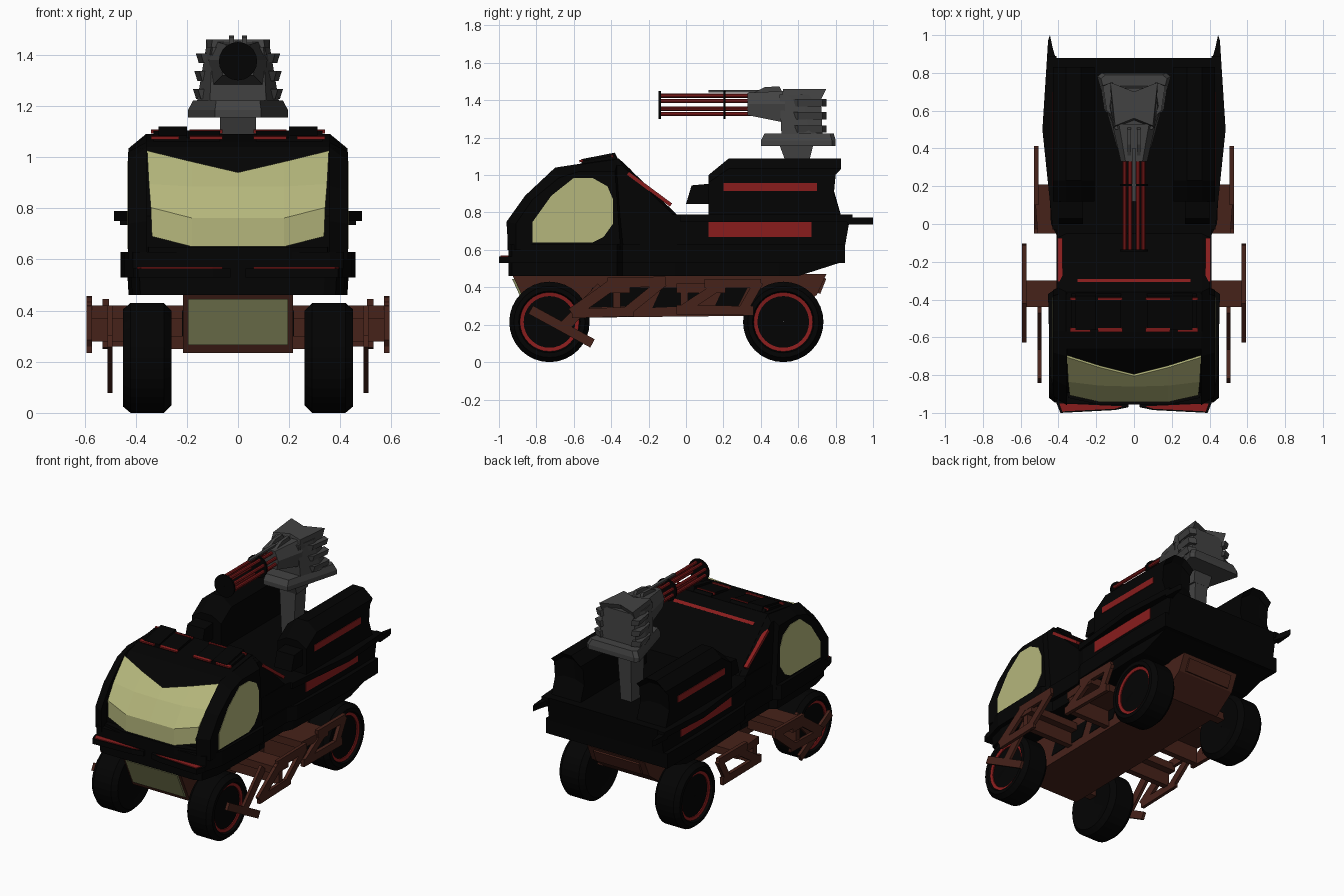
import bpy, bmesh, math
from mathutils import Vector


def material(name, rgb):
    m = bpy.data.materials.new(name)
    m.diffuse_color = (*rgb, 1)
    return m


BLACK = material("black", (0.001, 0.001, 0.001))
BROWN = material("brown", (0.062, 0.016, 0.010))
RED = material("red", (0.25, 0.012, 0.012))
GLASS = material("glass", (0.46, 0.47, 0.2))
GRILLE = material("grille_glass", (0.24, 0.25, 0.11))
GUN = material("gunmetal", (0.055, 0.055, 0.055))


def place(axis, p, d):
    a, b = p
    return {"x": (d, a, b), "y": (a, d, b), "z": (a, b, d)}[axis]


def finish(name, bm, mat):
    bmesh.ops.recalc_face_normals(bm, faces=bm.faces)
    me = bpy.data.meshes.new(name)
    bm.to_mesh(me)
    bm.free()
    me.materials.append(mat)
    ob = bpy.data.objects.new(name, me)
    bpy.context.collection.objects.link(ob)
    return ob


def prism(name, pts, axis, lo, hi, mat, mirror=False, pts2=None):
    """Extrude a 2D outline along an axis, optionally morphing to pts2."""
    bm = bmesh.new()
    for s in ((1, -1) if mirror else (1,)):
        r1, r2 = ([bm.verts.new(place(axis, p, d)) for p in ps] for ps, d in ((pts, lo), (pts2 or pts, hi)))
        for v in r1 + r2:
            v.co.x *= s
        bm.faces.new(r1)
        bm.faces.new(r2)
        for i in range(len(r1)):
            j = (i + 1) % len(r1)
            bm.faces.new((r1[i], r1[j], r2[j], r2[i]))
    return finish(name, bm, mat)


def box(name, x, y, z, mat, mirror=False):
    q = [(x[0], y[0]), (x[1], y[0]), (x[1], y[1]), (x[0], y[1])]
    return prism(name, q, "z", z[0], z[1], mat, mirror)


def bar(name, p, q, w, x0, x1, mat, mirror=True):
    """Flat strip between two (y, z) points, thick along x."""
    p, q = Vector(p), Vector(q)
    d = (q - p).normalized() * w / 2
    n = Vector((-d.y, d.x))
    return prism(name, [tuple(v) for v in (p + n, q + n, q - n, p - n)], "x", x0, x1, mat, mirror)


def sym(half, k=1.0):
    """Full symmetric outline from its positive-x half."""
    return [(x * k, y) for x, y in half] + [(-x * k, y) for x, y in reversed(half)]


def lathe(name, prof, axis, centre, n, mat, mirror=False):
    """Spin a closed (radius, depth) profile around the x or y axis."""
    bm = bmesh.new()
    for s in ((1, -1) if mirror else (1,)):
        rings = []
        for r, d in prof:
            ring = []
            for i in range(n):
                t = math.tau * i / n
                c = place(axis, (centre[0] + r * math.cos(t), centre[1] + r * math.sin(t)), d)
                ring.append(bm.verts.new((c[0] * s, c[1], c[2])))
            rings.append(ring)
        for a, b in zip(rings, rings[1:] + rings[:1]):
            for i in range(n):
                j = (i + 1) % n
                bm.faces.new((a[i], a[j], b[j], b[i]))
    return finish(name, bm, mat)


# Wheels
TIRE = [(0.001, 0.28), (0.13, 0.27), (0.185, 0.26), (0.215, 0.29), (0.215, 0.42),
        (0.19, 0.45), (0.165, 0.45), (0.155, 0.425), (0.1, 0.425), (0.001, 0.43)]
RIM = [(0.138, 0.42), (0.138, 0.432), (0.158, 0.436), (0.158, 0.42)]
for label, y in (("front", -0.73), ("rear", 0.52)):
    lathe(label + "_tires", TIRE, "x", (y, 0.215), 32, BLACK, True)
    lathe(label + "_rims", RIM, "x", (y, 0.215), 32, RED, True)
    box(label + "_axle", (-0.29, 0.29), (y - 0.03, y + 0.03), (0.25, 0.30), BROWN)

# Chassis, front grille and rear panel
prism("chassis", [(-0.93, 0.47), (-0.82, 0.235), (0.55, 0.25), (0.70, 0.36), (0.75, 0.47)],
      "x", -0.215, 0.215, BROWN)
prism("grille", [(-0.93, 0.445), (-0.847, 0.265), (-0.80, 0.265), (-0.88, 0.445)], "x", -0.195, 0.195, GRILLE)
prism("rear_panel", [(0.705, 0.37), (0.74, 0.45), (0.75, 0.445), (0.718, 0.365)], "x", -0.17, 0.17, BROWN)
for i, (a, b) in enumerate(((-0.5, -0.2), (-0.13, 0.1), (0.2, 0.33))):
    prism(f"chassis_recess_{i}", [(a - 0.05, 0.29), (b - 0.05, 0.3), (b, 0.4), (a, 0.4)],
          "x", 0.21, 0.218, BLACK, True)

# Side outriggers and trusses
box("front_outrigger", (0.2, 0.59), (-0.44, -0.30), (0.37, 0.42), BROWN, True)
box("front_outrigger_web", (0.2, 0.58), (-0.39, -0.35), (0.28, 0.38), BROWN, True)
prism("rear_outrigger", [(0.2, -0.05), (0.51, -0.05), (0.53, 0.21), (0.2, 0.21)], "z", 0.37, 0.42, BROWN, True)
box("rear_outrigger_web", (0.2, 0.51), (-0.03, 0.01), (0.26, 0.38), BROWN, True)
TRUSS = [
    ("wheel_guard", 0.49, 0.51, [((-0.83, 0.28), (-0.50, 0.10), 0.05), ((-0.66, 0.18), (-0.45, 0.40), 0.06)]),
    ("middle_truss", 0.57, 0.592, [((-0.61, 0.26), (-0.38, 0.425), 0.06), ((-0.42, 0.425), (-0.11, 0.43), 0.055),
                                   ((-0.61, 0.26), (-0.28, 0.27), 0.05), ((-0.33, 0.26), (-0.12, 0.43), 0.05)]),
    ("rear_truss", 0.505, 0.53, [((-0.05, 0.28), (0.36, 0.275), 0.05), ((-0.02, 0.28), (0.18, 0.41), 0.05),
                                 ((0.10, 0.42), (0.40, 0.42), 0.05), ((0.30, 0.27), (0.39, 0.43), 0.05)]),
]
for label, x0, x1, bars in TRUSS:
    for i, (p, q, w) in enumerate(bars):
        bar(f"{label}_{i}", p, q, w, x0, x1, BROWN)

# Lower body in layers, widening towards the rear
LOW = [(0.36, -0.95), (0.41, -0.93), (0.445, -0.8), (0.455, -0.37), (0.41, -0.34), (0.41, -0.06),
       (0.44, 0.0), (0.46, 0.5), (0.455, 0.85)]
prism("underbody", sym([(x, min(y, 0.6)) for x, y in LOW], 0.93), "z", 0.46, 0.54, BLACK, pts2=sym(LOW, 0.94))
prism("lower_body", sym(LOW), "z", 0.53, 0.63, BLACK)
UP = [(0.40, -0.37), (0.405, -0.06), (0.42, 0.0), (0.428, 0.5), (0.428, 0.85)]
prism("bed", sym(UP), "z", 0.62, 0.79, BLACK, pts2=sym([(x, y + (0.03 if y > 0.8 else 0)) for x, y in UP]))
prism("bed_ridge", [(0.41, -0.03), (0.43, -0.03), (0.485, 0.5), (0.46, 0.89), (0.41, 0.89)], "z", 0.75, 0.79, BLACK, True)
prism("tail_fin", [(0.41, 0.86), (0.462, 0.86), (0.455, 0.97), (0.445, 1.0), (0.43, 0.93)], "z", 0.735, 0.772, BLACK, True)
prism("lower_stripe", [(0.40, 0.12), (0.425, 0.12), (0.431, 0.5), (0.431, 0.67), (0.40, 0.67)], "z", 0.67, 0.748, RED, True)

# Front bumper blades with a thin trim on top
prism("bumper", [(0.03, -0.97), (0.10, -0.985), (0.39, -1.0), (0.41, -0.95), (0.41, -0.9), (0.03, -0.9)],
      "z", 0.53, 0.565, BLACK, True)
prism("bumper_trim", [(0.06, -0.965), (0.1, -0.978), (0.38, -0.992), (0.395, -0.95)], "z", 0.56, 0.57, RED, True)

# Cabin core, rear slope, side shells and windows
prism("cabin", [(-0.89, 0.6), (-0.895, 0.77), (-0.82, 0.88), (-0.66, 1.04), (-0.57, 1.06), (-0.36, 1.09),
                (-0.05, 0.79), (-0.05, 0.62)], "x", -0.36, 0.36, BLACK)
prism("rear_slope_side", [(-0.37, 0.62), (-0.37, 1.09), (-0.36, 1.09), (-0.05, 0.79), (-0.05, 0.62)], "x", 0.355, 0.40, BLACK,
      True, [(-0.37, 0.62), (-0.37, 1.05), (-0.34, 1.05), (-0.05, 0.77), (-0.05, 0.62)])
prism("chin", sym([(0.19, -0.955), (0.35, -0.92), (0.36, -0.8)]), "z", 0.6, 0.648, BLACK)
prism("cabin_side", [(-0.95, 0.6), (-0.96, 0.75), (-0.86, 0.89), (-0.70, 1.04), (-0.57, 1.06), (-0.36, 1.09), (-0.31, 0.6)],
      "x", 0.355, 0.43, BLACK, True,
      [(-0.91, 0.6), (-0.91, 0.74), (-0.82, 0.87), (-0.68, 0.985), (-0.57, 1.02), (-0.38, 1.02), (-0.35, 0.6)])
prism("side_window", [(-0.82, 0.64), (-0.82, 0.75), (-0.72, 0.89), (-0.60, 0.985), (-0.50, 0.985), (-0.42, 0.94),
                      (-0.39, 0.87), (-0.39, 0.74), (-0.44, 0.67), (-0.50, 0.64)], "x", 0.42, 0.432, GLASS, True)

# Windshield: rows of (x, y, z) for the right half, centre outwards
ROWS = [[(0, -0.80, 0.935), (0.18, -0.755, 0.977), (0.355, -0.70, 1.02)],
        [(0, -0.855, 0.88), (0.18, -0.85, 0.88), (0.348, -0.83, 0.89)],
        [(0, -0.935, 0.76), (0.18, -0.935, 0.76), (0.34, -0.90, 0.80)],
        [(0, -0.935, 0.65), (0.18, -0.935, 0.65), (0.335, -0.90, 0.69)]]
bm = bmesh.new()
grid = [[bm.verts.new((-x, y, z)) for x, y, z in r[:0:-1]] + [bm.verts.new(p) for p in r] for r in ROWS]
for a, b in zip(grid, grid[1:]):
    for i in range(4):
        bm.faces.new((a[i], a[i + 1], b[i + 1], b[i]))
shield = finish("windshield", bm, GLASS)
mod = shield.modifiers.new("thickness", "SOLIDIFY")
mod.thickness, mod.offset = 0.015, 0

# Roof blocks and red trims
prism("roof_block", [(-0.56, 1.05), (-0.56, 1.085), (-0.38, 1.12), (-0.36, 1.08)], "x", 0.20, 0.31, BLACK, True)
prism("roof_ledge", [(-0.56, 1.05), (-0.56, 1.075), (-0.38, 1.105), (-0.36, 1.08)], "x", 0.07, 0.33, BLACK, True)
for i, (x0, x1) in enumerate(((0.06, 0.19), (0.23, 0.34))):
    bar(f"roof_trim_{i}", (-0.57, 1.074), (-0.55, 1.078), 0.012, x0, x1, RED)
    bar(f"roof_trim_rear_{i}", (-0.40, 1.10), (-0.39, 1.102), 0.014, x0, x1, RED)
bar("rear_slope_trim", (-0.31, 1.01), (-0.08, 0.84), 0.02, 0.378, 0.405, RED)
bar("rear_slope_seam", (-0.31, 1.035), (-0.295, 1.02), 0.012, -0.3, 0.3, RED, False)

# Rear side pods: sloped inner face, flat crest, sloped outer skin, nose and stripe
PY = [(0.12, 0.78), (0.12, 1.0), (0.23, 1.09), (0.83, 1.09), (0.80, 1.05), (0.79, 0.92), (0.83, 0.78)]
LOWER = [(y, 0.78 + (z - 0.78) * 0.82) for y, z in PY]
prism("pod_inner", LOWER, "x", 0.21, 0.28, BLACK, True, PY)
prism("pod", PY, "x", 0.28, 0.36, BLACK, True)
prism("pod_skin", PY, "x", 0.36, 0.428, BLACK, True, LOWER)
prism("pod_nose", [(0.0, 0.845), (0.03, 0.945), (0.14, 0.955), (0.14, 0.845)], "x", 0.27, 0.40, BLACK, True)
box("pod_stripe", (0.41, 0.432), (0.20, 0.70), (0.915, 0.958), RED, True)

# Turret mount
prism("turret_post", sym([(0.045, 0.53), (0.04, 0.64)]), "z", 0.78, 1.09, GUN, pts2=sym([(0.06, 0.53), (0.05, 0.66)]))
prism("turret_collar", sym([(0.07, 0.53), (0.06, 0.66)]), "z", 1.08, 1.16, GUN, pts2=sym([(0.07, 0.50), (0.07, 0.68)]))
BASE = [(0.09, 0.40), (0.195, 0.78), (0.17, 0.80)]
prism("turret_base", sym(BASE), "z", 1.155, 1.185, GUN)
prism("turret_base_top", sym(BASE), "z", 1.185, 1.222, GUN, pts2=sym([(0.085, 0.42), (0.175, 0.77), (0.15, 0.79)]))
prism("turret_body", sym([(0.11, 0.51), (0.16, 0.66), (0.14, 0.73)]), "z", 1.22, 1.43, GUN,
      pts2=sym([(0.10, 0.50), (0.125, 0.62), (0.11, 0.72)]))
prism("turret_crown", [(0, 0.54), (0.11, 0.51), (0.125, 0.72), (0, 0.68)], "z", 1.40, 1.46, GUN, True,
      [(0, 0.56), (0.10, 0.52), (0.125, 0.75), (0, 0.70)])
for z in (1.25, 1.32, 1.39):
    k = (1.39 - z) * 0.08
    fin = [(0.10, 0.56), (0.145 + k, 0.60), (0.165 + k, 0.73), (0.12, 0.75)]
    prism("turret_fin", [(x * 0.93, y) for x, y in fin], "z", z - 0.022, z + 0.016, GUN, True, fin)

# Rotary gun: shroud, sight, barrels and clamps
prism("gun_shroud", [(-0.06, 1.32), (0.06, 1.32), (0.07, 1.38), (0.045, 1.44), (-0.045, 1.44), (-0.07, 1.38)],
      "y", 0.33, 0.53, GUN,
      pts2=[(-0.1, 1.28), (0.1, 1.28), (0.115, 1.38), (0.08, 1.45), (-0.08, 1.45), (-0.115, 1.38)])
prism("gun_sight", [(0.34, 1.43), (0.42, 1.47), (0.50, 1.475), (0.52, 1.43)], "x", 0.015, 0.035, GUN, True)
bar("gun_rail", (0.12, 1.448), (0.4, 1.448), 0.012, -0.01, 0.01, GUN, False)
for i in range(8):
    t = math.tau * (i + 0.5) / 8
    lathe(f"barrel_{i}", [(0.001, -0.138), (0.011, -0.138), (0.011, 0.35), (0.001, 0.35)], "y",
          (0.053 * math.cos(t), 1.375 + 0.053 * math.sin(t)), 8, RED)
for label, y in (("muzzle_clamp", -0.146), ("barrel_clamp", 0.2)):
    lathe(label, [(0.001, y), (0.075, y), (0.075, y + 0.012), (0.001, y + 0.012)], "y", (0, 1.375), 20, BLACK)
